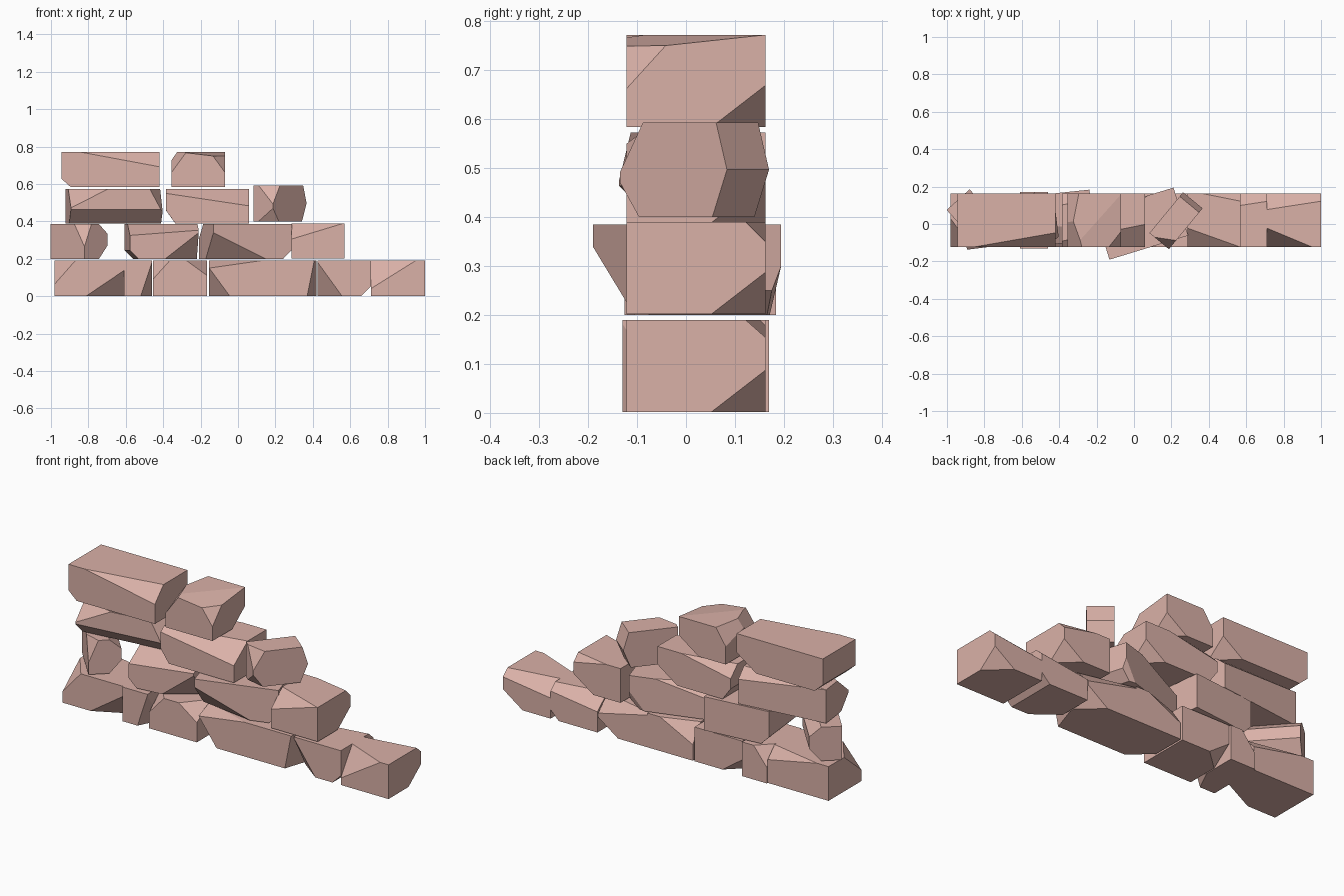
import bpy, bmesh
from math import radians
from mathutils import Vector, Matrix

if "Cube" in bpy.data.objects:
    bpy.data.objects.remove(bpy.data.objects["Cube"])

stone = bpy.data.materials.new("pink_stone")
stone.diffuse_color = (0.70, 0.44, 0.39, 1)
stone.use_nodes = True
stone.node_tree.nodes["Principled BSDF"].inputs["Base Color"].default_value = stone.diffuse_color
FULL = 50  # chip runs the whole length of that axis


def brick(name, cx, cy, z0, length, width, height, turn, chips):
    """Box with flat corner chips: (corner signs, distance cut along x, y, z)."""
    bm = bmesh.new()
    bmesh.ops.create_cube(bm, size=1)
    half = Vector((length, width, height)) / 2
    bmesh.ops.scale(bm, vec=half * 2, verts=bm.verts)
    for corner, a, b, c in chips:
        s = [1 if ch == "+" else -1 for ch in corner]
        point = Vector((s[0] * (half.x - a), s[1] * half.y, s[2] * half.z))
        normal = Vector((s[0] / a, s[1] / b, s[2] / c)).normalized()
        cut = bmesh.ops.bisect_plane(bm, geom=bm.verts[:] + bm.edges[:] + bm.faces[:], dist=1e-5,
                                     plane_co=point, plane_no=normal, clear_outer=True)
        rim = [e for e in bm.edges if e.is_boundary]
        if rim:
            bmesh.ops.holes_fill(bm, edges=rim, sides=0)
    bmesh.ops.recalc_face_normals(bm, faces=bm.faces)
    bm.transform(Matrix.Translation((cx, cy, z0 + half.z)) @ Matrix.Rotation(radians(turn), 4, "Z"))
    mesh = bpy.data.meshes.new(name)
    bm.to_mesh(mesh)
    bm.free()
    mesh.materials.append(stone)
    bpy.context.collection.objects.link(bpy.data.objects.new(name, mesh))


def straight(name, x0, x1, z0, chips, height=0.188):
    brick(name, (x0 + x1) / 2, 0.02, z0, x1 - x0, 0.284, height, 0, chips)


# Chip found on the lower back right end of many bricks
back_low = ("++-", 0.12, 0.11, 0.085)

# Bottom course
straight("bottom_brick_1", -0.98, -0.61, 0.002, [
    ("--+", 0.11, 0.15, 0.125), ("+--", 0.20, 0.10, 0.135), ("+++", 0.3, 0.06, 0.06)])
brick("bottom_brick_2", -0.535, 0.02, 0.002, 0.15, 0.30, 0.188, 0, [
    ("+--", 0.06, 0.12, 0.18), ("-++", 0.08, 0.08, 0.10)])
straight("bottom_brick_3", -0.455, -0.165, 0.002, [
    ("--+", 0.09, 0.12, 0.10), ("+-+", 0.11, 0.13, 0.08), ("-+-", 0.12, 0.11, 0.085)])
straight("bottom_brick_4", -0.155, 0.12, 0.002, [
    ("---", 0.11, 0.10, 0.15), ("--+", 0.28, 0.10, 0.04), ("-++", 0.20, 0.07, 0.10)])
straight("bottom_brick_5", 0.12, 0.42, 0.002, [
    ("+--", 0.05, 0.15, 0.25), ("+++", 0.35, 0.08, 0.08), back_low])
straight("bottom_brick_6", 0.425, 0.71, 0.002, [
    ("---", 0.13, 0.10, 0.18), ("+--", 0.05, FULL, 0.05), ("-++", 0.55, 0.085, 0.075)])
straight("bottom_brick_7", 0.71, 1.0, 0.002, [
    ("--+", 0.24, 0.10, 0.15), ("-++", 0.55, 0.085, 0.075), back_low])

# Second course
brick("second_brick_1", -0.85, 0.03, 0.2, 0.165, 0.27, 0.185, 42, [
    ("+-+", 0.06, FULL, 0.05), ("+--", 0.06, FULL, 0.07), ("--+", 0.05, 0.08, 0.12)])
brick("second_brick_2", -0.408, 0.03, 0.2, 0.37, 0.27, 0.185, 6, [
    ("--+", 0.80, 0.12, 0.06), ("+--", 0.18, 0.10, 0.14), ("---", 0.045, FULL, 0.045)])
brick("second_brick_3", 0.04, 0.002, 0.2, 0.44, 0.268, 0.185, 17, [
    ("---", 0.29, 0.14, 0.14), ("+--", 0.05, FULL, 0.05), ("-++", 0.30, 0.08, 0.08),
    ("++-", 0.08, 0.04, 0.10)])
straight("second_brick_4", 0.285, 0.57, 0.202, [
    ("--+", 0.28, 0.10, 0.085), ("+++", 0.20, 0.04, 0.04), back_low])

# Third course
brick("third_brick_1", -0.662, 0.012, 0.389, 0.495, 0.24, 0.184, 7, [
    ("---", FULL, 0.08, 0.075), ("--+", 0.20, 0.12, 0.10), ("+-+", 0.07, 0.12, 0.13),
    ("+++", 0.50, 0.06, 0.05)])
straight("third_brick_2", -0.385, 0.06, 0.389, [
    ("---", 0.05, FULL, 0.07), ("+-+", 0.60, 0.12, 0.09), ("-++", 0.30, 0.06, 0.06), back_low], 0.184)
brick("third_brick_3", 0.225, 0.018, 0.4, 0.284, 0.135, 0.193, 50.5, [
    ("--+", 0.06, 0.10, 0.10), ("+-+", 0.03, FULL, 0.10), ("+--", 0.04, FULL, 0.10),
    ("---", 0.05, 0.10, 0.07)])

# Top course
straight("top_brick_1", -0.945, -0.42, 0.584, [
    ("---", 0.05, FULL, 0.045), ("+-+", 0.43, 0.075, 0.08), back_low])
straight("top_brick_2", -0.355, -0.07, 0.584, [
    ("--+", 0.08, 0.22, 0.11), ("-++", 0.06, 0.30, 0.09), ("+-+", 0.08, 0.10, 0.11),
    ("+-+", 0.25, 0.28, 0.03), back_low])
